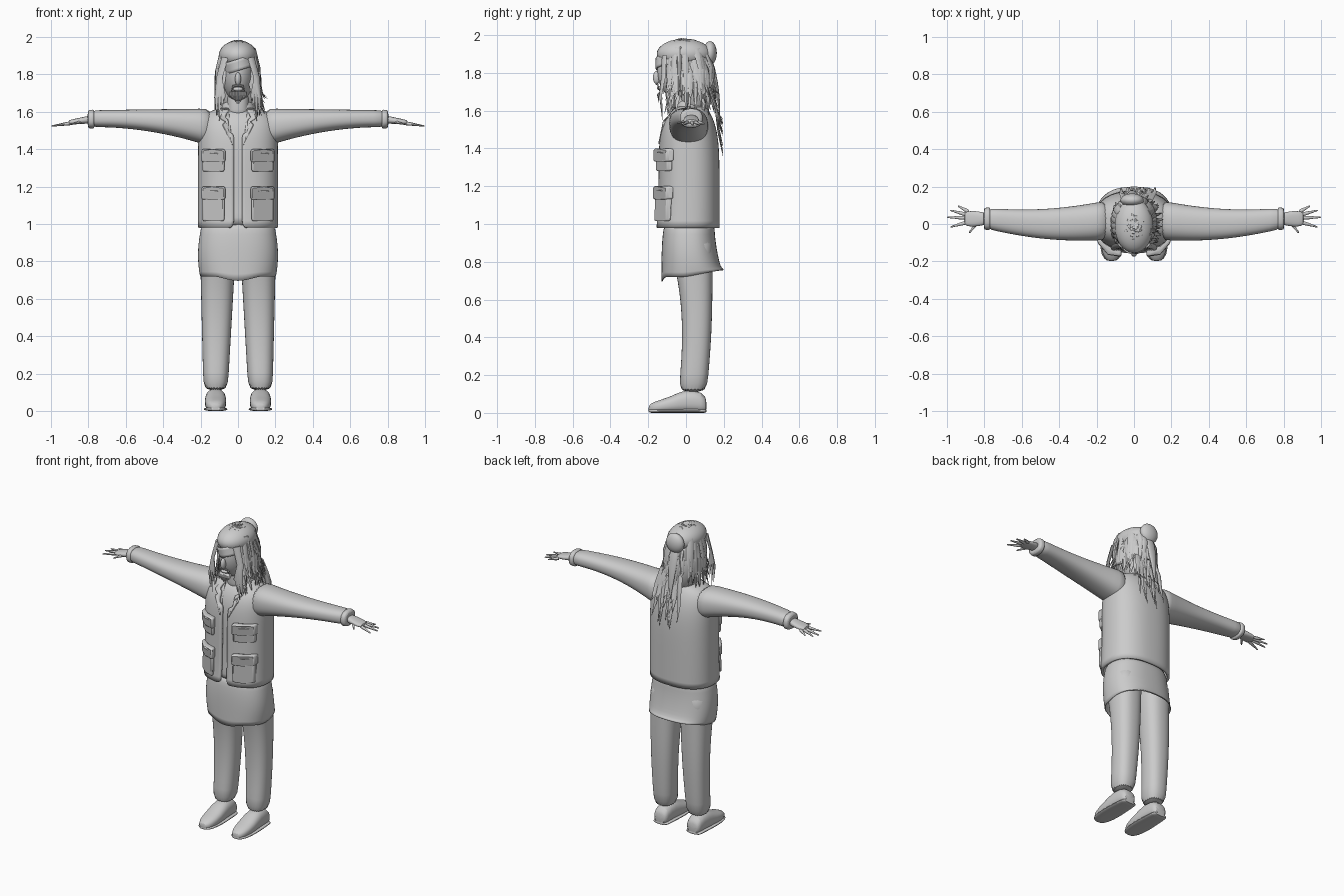
import bpy, bmesh, math, random
from math import sin, cos, pi, tau, radians
from mathutils import Vector

cube = bpy.data.objects.get("Cube")
if cube:
    bpy.data.objects.remove(cube, do_unlink=True)
random.seed(4)
uniform = random.uniform

grey = bpy.data.materials.new("plain grey")
grey.use_nodes = True
tone = (.6, .6, .6, 1)
grey.diffuse_color = tone
grey.node_tree.nodes["Principled BSDF"].inputs["Base Color"].default_value = tone


def finish(name, bm, subdivide=False, mirror=False, thickness=0, bevel=0):
    """Turn the mesh into a smooth-shaded object with its modifiers."""
    bmesh.ops.recalc_face_normals(bm, faces=bm.faces)
    mesh = bpy.data.meshes.new(name)
    bm.to_mesh(mesh)
    bm.free()
    mesh.materials.append(grey)
    part = bpy.data.objects.new(name, mesh)
    bpy.context.collection.objects.link(part)
    bpy.ops.object.select_all(action='DESELECT')
    part.select_set(True)
    bpy.context.view_layer.objects.active = part
    bpy.ops.object.shade_smooth_by_angle(angle=radians(45))
    if mirror:
        part.modifiers.new("mirror", 'MIRROR').use_mirror_merge = False
    if subdivide:
        part.modifiers.new("smooth", 'SUBSURF').levels = 1
    if thickness:
        part.modifiers.new("cloth", 'SOLIDIFY').thickness = thickness
    if bevel:
        rounding = part.modifiers.new("rounding", 'BEVEL')
        rounding.width, rounding.segments = bevel, 2
    return part


def skin(bm, rings, capped=True):
    """Bridge successive rings of points."""
    rows = [[bm.verts.new(point) for point in ring] for ring in rings]
    count = len(rows[0])
    for near, far in zip(rows, rows[1:]):
        for i in range(count):
            j = (i + 1) % count
            bm.faces.new((near[i], near[j], far[j], far[i]))
    if capped:
        bm.faces.new(rows[0])
        bm.faces.new(rows[-1])
    return rows


def oval(axis, position, u, v, wide, deep, count=24, power=2.4):
    """Rounded-box cross-section across an axis."""
    ring = []
    for i in range(count):
        angle = tau * (i + .5) / count
        c, s = cos(angle), sin(angle)
        a = u + wide * math.copysign(abs(c) ** (2 / power), c)
        b = v + deep * math.copysign(abs(s) ** (2 / power), s)
        ring.append({'x': (position, a, b), 'y': (a, position, b), 'z': (a, b, position)}[axis])
    return ring


def loft(name, axis, rule, steps, mirror=False):
    """Sweep a cross-section given by a rule over a 0 to 1 range."""
    bm = bmesh.new()
    skin(bm, [oval(axis, *rule(i / steps)) for i in range(steps + 1)])
    return finish(name, bm, True, mirror)


def blob(name, centre, radii):
    bm = bmesh.new()
    bmesh.ops.create_uvsphere(bm, u_segments=32, v_segments=20, radius=1)
    bmesh.ops.scale(bm, vec=radii, verts=bm.verts)
    bmesh.ops.translate(bm, vec=centre, verts=bm.verts)
    return finish(name, bm)


def strand(bm, path, width, depth, outward, sides=6, tip=.08):
    """Tapered flattened lock along a path, thin in the outward direction."""
    points = [Vector(point) for point in path]
    last = len(points) - 1
    rings = []
    for k, point in enumerate(points):
        along = points[min(k + 1, last)] - points[max(k - 1, 0)]
        side = along.cross(Vector(outward)).normalized()
        up = side.cross(along).normalized()
        taper = max(tip, 1 - (k / last) ** 2)
        rings.append([point + taper * (side * cos(tau * i / sides) * width + up * sin(tau * i / sides) * depth)
                      for i in range(sides)])
    skin(bm, rings)


# Trousers and shoes
def leg_rule(t):
    return .1 + .85 * t, .12 - .014 * t, .035 + .03 * sin(pi * t) - .015 * t, .065 + .035 * t, .075 + .05 * t ** 3


loft("trouser_leg", 'z', leg_rule, 8, mirror=True)
last_shape = [(.11, .04, .07), (.09, .05, .11), (0, .055, .13), (-.08, .06, .085), (-.17, .05, .06), (-.2, .02, .04)]
for name, extra, limit in (("shoe", 0, 1), ("shoe_sole", .006, .022)):
    bm = bmesh.new()
    skin(bm, [oval('y', y, .12, min(top, limit) / 2, half + extra, min(top, limit) / 2)
              for y, half, top in last_shape])
    finish(name, bm, True, mirror=True)


# Shirt tail under the vest, with a slanting open hem and pointed front
def tail_rule(t):
    front, back = -.13 + .02 * (1 - t) ** 4, .15 + .05 * t * t
    return 1.02 - .3 * t, 0, (front + back) / 2, .19 + .025 * sin(pi * t * .8), (back - front) / 2


bm = bmesh.new()
rows = skin(bm, [oval('z', *tail_rule(i / 6), count=40) for i in range(7)], capped=False)
bm.faces.new(rows[0])
for vert in rows[-1]:
    x, y = abs(vert.co.x), vert.co.y
    vert.co.z = .69 + .25 * x if y < -.1 and x < .1 else .72 + .2 * max(0, y)
finish("shirt_tail", bm, True, thickness=.006)


# Torso shape shared by vest and shirt
def torso_rule(t, inset=1):
    front = -.145 * (1 - .7 * t ** 9) - .012 * (1 - t) ** 6
    back = .178 * (1 - .45 * t ** 7)
    half = .214 * max(.28, math.sqrt(1 - t ** 16))
    return .98 + .65 * t, 0, (front + back) / 2, half * inset, (back - front) / 2 * inset


def chest(x, z):
    middle, half, deep = torso_rule(min(1, (z - .98) / .65))[2:]
    return middle - deep * max(0, 1 - (abs(x) / half) ** 2.4) ** (1 / 2.4)


loft("shirt_body", 'z', lambda t: torso_rule(t, .87), 12)
bm = bmesh.new()
skin(bm, [oval('z', *torso_rule(sin(pi / 2 * i / 14)), count=48) for i in range(15)], capped=False)
# Open the front along a gap widening toward the neck
gap = []
for face in bm.faces:
    x, y, z = face.calc_center_median()
    if y < 0 and abs(x) < .03 + max(0, z - 1.44) * .2:
        gap.append(face)
bmesh.ops.delete(bm, geom=gap, context='FACES')
finish("vest", bm, True, thickness=.016)


# Vest pockets with flaps, and lapels
def chest_panel(name, outline, thick, bevel):
    bm = bmesh.new()
    skin(bm, [[(x, chest(x, z) + .005 - lift, z) for x, z in outline] for lift in (0, thick)])
    finish(name, bm, mirror=True, bevel=bevel)


def pocket(name, low, high, grow, thick):
    across = [.073 - grow, .135, .19 + grow]
    chest_panel(name, [(x, low) for x in across] + [(x, high) for x in reversed(across)], thick, .01)


for level, low, high in (("lower", 1.015, 1.2), ("upper", 1.28, 1.4)):
    pocket(level + "_pocket", low, high - .02, 0, .028)
    pocket(level + "_pocket_flap", high - .07, high, .005, .04)
chest_panel("lapel", [(.03, 1.42), (.085, 1.53), (.07, 1.545), (.1, 1.565), (.08, 1.62), (.05, 1.62)], .014, .004)
loft("collar", 'z', lambda t: (1.6 + .06 * t, 0, .03, .1 - .025 * t, .09 - .015 * t), 3)


# Sleeves, cuffs and hands
def sleeve_rule(t):
    tall = .045 + .06 * (1 - t) ** 2
    return .13 + .67 * t, .02 + .01 * t - .025 * sin(pi * t), 1.618 - tall - .01 * t, .108 - .053 * t, tall


loft("sleeve", 'x', sleeve_rule, 9, mirror=True)
loft("cuff", 'x', lambda t: (.765 + .04 * t, .028, 1.56, .062 - .004 * t, .053 - .005 * t), 3, mirror=True)
loft("palm", 'x', lambda t: (.78 + .13 * t, .028, 1.56 - .018 * t, .028 + .014 * sin(pi * t * .8), .022 - .01 * t),
     4, mirror=True)
bm = bmesh.new()
wrist = Vector((.82, .03, 1.55))
for degrees, length, root in ((29, .14, .5), (15, .17, .4), (2, .18, .4), (-16, .17, .4), (-52, .1, .1)):
    reach = Vector((cos(radians(degrees)), sin(radians(degrees)), -.15)) * length
    path = [wrist + reach * (root + (1 - root) * k / 4) for k in range(5)]
    strand(bm, path, .012, .011, (0, 0, 1), sides=8, tip=.45)
finish("fingers", bm, True, mirror=True)

# Head and face
loft("neck", 'z', lambda t: (1.56 + .16 * t, 0, 0, .06, .065), 3)
blob("head", (0, -.02, 1.81), (.086, .132, .16))
blob("nose", (0, -.155, 1.775), (.016, .02, .035))
blob("lips", (0, -.135, 1.72), (.028, .02, .012))
# Tilted band covering one eye
bm = bmesh.new()
skin(bm, [oval('z', z, 0, -.02, .094, .142, power=2) for z in (-.03, 0, .03)], capped=False)
band = finish("head_band", bm, True, thickness=.008)
band.location.z, band.rotation_euler.y = 1.85, -.3
# Moustache and goatee
bm = bmesh.new()
for i in range(-5, 6):
    x = i * .008
    strand(bm, [(x, -.13, 1.705), (x, -.15, 1.685), (x * .8, -.142, 1.635 + abs(x))], .008, .006, (0, -1, 0))
for side in (-1, 1):
    strand(bm, [(0, -.156, 1.742), (side * .025, -.15, 1.738), (side * .04, -.14, 1.7)], .007, .005, (0, -1, 0))
finish("beard", bm)

# Hair mass behind the face, then loose locks round the sides and back
blob("hair_crown", (0, -.01, 1.9), (.103, .145, .08))
blob("hair_back", (0, .05, 1.74), (.113, .1, .18))
bm = bmesh.new()
for i in range(95):
    angle = radians(uniform(-52, 232))
    c, s = cos(angle), sin(angle)
    top, end, flare = uniform(1.79, 1.94), uniform(1.56, 1.7), uniform(.118, .15)
    middle = (top + end) / 2
    strand(bm, [(.09 * c, .11 * s, top), (.117 * c, .01 + .14 * s, middle + .03),
                (.122 * c, .01 + .14 * s, middle - .04), (flare * c + .01, .01 + (flare + .02) * s, end)],
           uniform(.014, .024), .009, (c, s, 0))
# Short ruffled crown
for i in range(60):
    angle, spread = uniform(0, tau), uniform(.1, .8)
    c, s = cos(angle), sin(angle)
    x, y = c * spread, s * spread
    strand(bm, [(.03 * x, .04 * y, 1.97), (.07 * x, .1 * y - .01, 1.98 - .03 * spread ** 2),
                (.1 * c * spread, .14 * y - .015, 1.96 - .05 * spread)], .013, .008, (c * .3, s * .3, 1))
# Front locks hanging over the chest
for side in (-1, 1):
    for x, end in ((.085, 1.6), (.1, 1.55), (.115, 1.58), (.075, 1.66)):
        strand(bm, [(side * .07, -.115, 1.89), (side * .1, -.12, 1.78), (side * x, -.135, 1.68),
                    (side * x, -.125, end)], .022, .009, (side * .6, -.8, 0))
# Long back locks
for i in range(22):
    x, end = uniform(-.1, .11), uniform(1.36, 1.56)
    strand(bm, [(x * .8, .125, 1.72), (x, .158, 1.62), (x * 1.1, .172, (end + 1.6) / 2),
                (x * uniform(1, 1.3), .195, end)], .018, .009, (0, 1, 0))
finish("hair_locks", bm)

# Bun and the tail under it
blob("hair_bun", (-.01, .127, 1.905), (.062, .036, .063))
bm = bmesh.new()
strand(bm, [(-.01, .13 + .05 * sin(pi / 2 * k / 4), 1.87 - .08 * k) for k in range(5)], .035, .014, (0, 1, 0), sides=10)
finish("hair_tail", bm, True)
